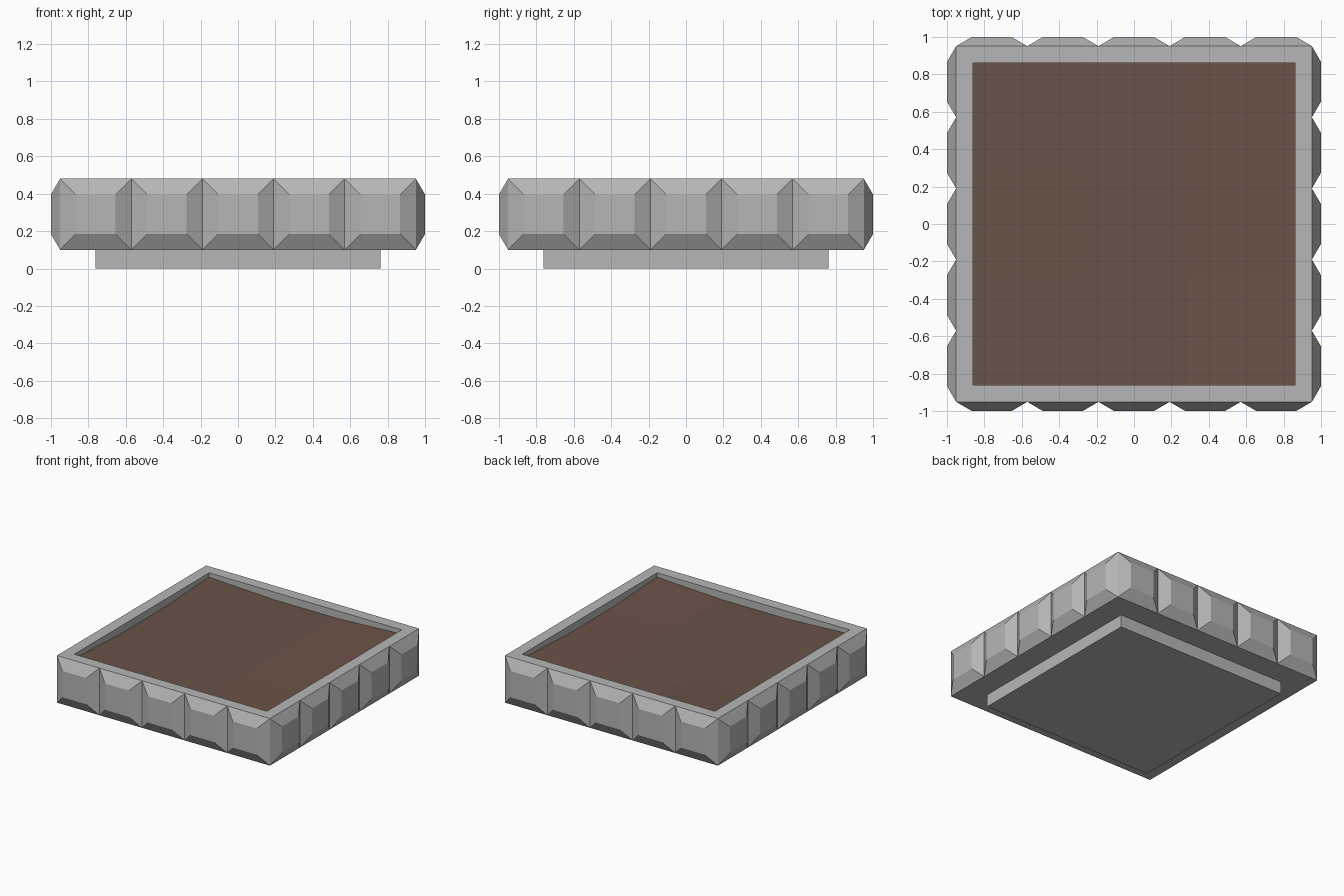
import bpy, bmesh
from mathutils import Matrix, Vector
from math import pi

if "Cube" in bpy.data.objects:
    bpy.data.objects.remove(bpy.data.objects["Cube"])


def material(name, rgb):
    m = bpy.data.materials.new(name)
    m.diffuse_color = (*rgb, 1)
    m.use_nodes = True
    m.node_tree.nodes["Principled BSDF"].inputs["Base Color"].default_value = m.diffuse_color
    return m


stone = material("grey stone", (0.47, 0.47, 0.47))
soil = material("brown soil", (0.136, 0.086, 0.064))
soil_red = material("reddish soil", (0.150, 0.086, 0.064))


def finish(bm, name, mats):
    me = bpy.data.meshes.new(name)
    bm.to_mesh(me)
    bm.free()
    for m in mats:
        me.materials.append(m)
    ob = bpy.data.objects.new(name, me)
    bpy.context.collection.objects.link(ob)
    return ob


W, OUT, INNER = 0.951, 1.0, 0.86      # wall plane, block faces, opening
Z0, Z1, ZIN = 0.10, 0.48, 0.36        # wall bottom, rim, inner wall foot
N, INSET = 5, 0.084

# Planter wall: five chamfered stone blocks per side, rim and inner wall
bm = bmesh.new()
step = 2 * W / N
for side in range(4):
    rot = Matrix.Rotation(side * pi / 2, 3, 'Z')

    def face(*pts):
        bm.faces.new([bm.verts.new(rot @ Vector(p)) for p in pts])

    for i in range(N):
        a, b = -W + i * step, -W + (i + 1) * step
        base = [(a, -W, Z0), (b, -W, Z0), (b, -W, Z1), (a, -W, Z1)]
        c, d, e, f = a + INSET, b - INSET, Z0 + INSET, Z1 - INSET
        top = [(c, -OUT, e), (d, -OUT, e), (d, -OUT, f), (c, -OUT, f)]
        face(*top)
        for k in range(4):
            n = (k + 1) % 4
            face(base[k], base[n], top[n], top[k])
    # rim strip and inner wall
    face((-W, -W, Z1), (W, -W, Z1), (INNER, -INNER, Z1), (-INNER, -INNER, Z1))
    face((-INNER, -INNER, Z1), (INNER, -INNER, Z1),
         (INNER, -INNER, ZIN), (-INNER, -INNER, ZIN))
# underside
bm.faces.new([bm.verts.new(p) for p in
              ((-W, -W, Z0), (-W, W, Z0), (W, W, Z0), (W, -W, Z0))])
bmesh.ops.remove_doubles(bm, verts=bm.verts, dist=0.0005)
finish(bm, "planter_wall", [stone])

# Plinth under the planter
bm = bmesh.new()
bmesh.ops.create_cube(bm, size=1, matrix=Matrix.Translation((0, 0, 0.05))
                      @ Matrix.Diagonal((1.524, 1.524, 0.10, 1)))
finish(bm, "plinth", [stone])

# Soil: 3 x 3 patches, raised corners, slightly redder on the right
bm = bmesh.new()
bmesh.ops.create_grid(bm, x_segments=3, y_segments=3, size=INNER)
for v in bm.verts:
    edges = (abs(v.co.x) > 0.8) + (abs(v.co.y) > 0.8)
    v.co.z = (0.425, 0.418, 0.445)[edges]
for f in bm.faces:
    f.material_index = 1 if f.calc_center_median().x > 0.29 else 0
finish(bm, "soil", [soil, soil_red])
